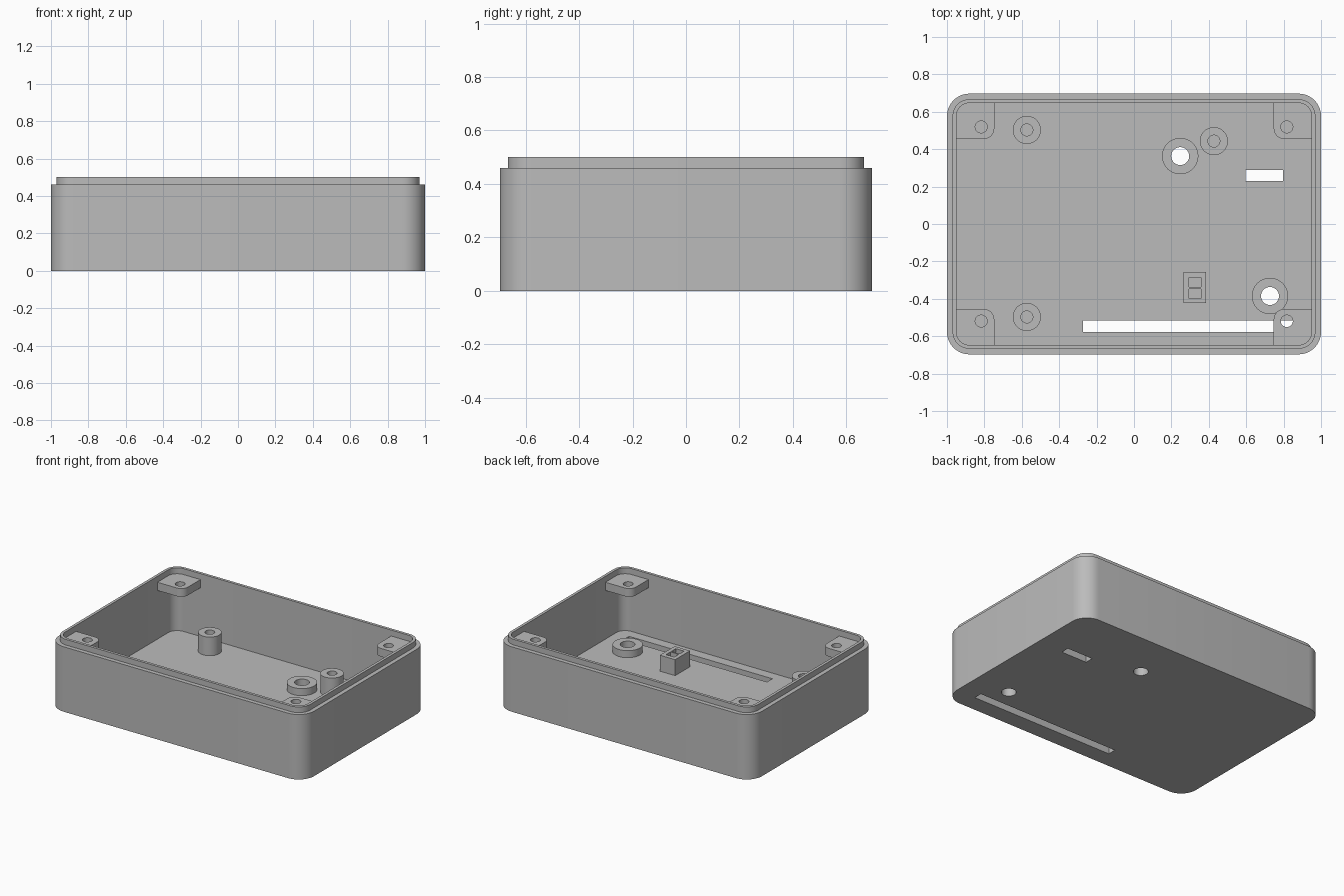
import bpy, bmesh, math

cube = bpy.data.objects.get("Cube")
if cube:
    bpy.data.objects.remove(cube, do_unlink=True)

HALF_X, HALF_Y = 1.0, 0.697
FLOOR, SHOULDER, RIM = 0.055, 0.46, 0.50
WALL, LIP = 0.05, 0.03

grey = bpy.data.materials.new("plain grey plastic")
grey.use_nodes = True
grey.diffuse_color = (0.5, 0.5, 0.5, 1)
grey.node_tree.nodes["Principled BSDF"].inputs["Base Color"].default_value = (0.5, 0.5, 0.5, 1)


def rounded_rect(x0, x1, y0, y1, radii, steps=10):
    """Outline running counter-clockwise from the +x +y corner; a radius of 0 is a sharp corner."""
    points = []
    corners = [(x1, y1, -1, -1), (x0, y1, 1, -1), (x0, y0, 1, 1), (x1, y0, -1, 1)]
    for i, ((cx, cy, sx, sy), r) in enumerate(zip(corners, radii)):
        if r == 0:
            points.append((cx, cy))
            continue
        for k in range(steps + 1):
            a = math.pi / 2 * (i + k / steps)
            points.append((cx + sx * r + r * math.cos(a), cy + sy * r + r * math.sin(a)))
    return points


def rect(x0, x1, y0, y1):
    return rounded_rect(x0, x1, y0, y1, [0] * 4)


def circle(x, y, r, n=48):
    return [(x + r * math.cos(2 * math.pi * k / n), y + r * math.sin(2 * math.pi * k / n))
            for k in range(n)]


def loft(name, sections):
    """Skin matching outlines given as (outline, z) and cap both ends."""
    bm = bmesh.new()
    rings = [[bm.verts.new((x, y, z)) for x, y in outline] for outline, z in sections]
    for low, high in zip(rings, rings[1:]):
        for i in range(len(low)):
            j = (i + 1) % len(low)
            bm.faces.new((low[i], low[j], high[j], high[i]))
    bm.faces.new(rings[0][::-1])
    bm.faces.new(rings[-1])
    bmesh.ops.recalc_face_normals(bm, faces=bm.faces)
    mesh = bpy.data.meshes.new(name)
    bm.to_mesh(mesh)
    bm.free()
    mesh.materials.append(grey)
    obj = bpy.data.objects.new(name, mesh)
    bpy.context.collection.objects.link(obj)
    return obj


def select(obj):
    bpy.ops.object.select_all(action='DESELECT')
    obj.select_set(True)
    bpy.context.view_layer.objects.active = obj


def finish(obj, holes, z0, z1):
    """Cut the hole outlines between z0 and z1, then smooth the round sides."""
    for outline in holes:
        cutter = loft("cutter", [(outline, z0), (outline, z1)])
        cutter.hide_render = True
        mod = obj.modifiers.new("hole", 'BOOLEAN')
        mod.operation, mod.solver, mod.object = 'DIFFERENCE', 'EXACT', cutter
        select(obj)
        bpy.ops.object.modifier_apply(modifier=mod.name)
        bpy.data.objects.remove(cutter, do_unlink=True)
    select(obj)
    bpy.ops.object.shade_smooth_by_angle(angle=math.radians(30))


def shell_ring(inset):
    x, y = HALF_X - inset, HALF_Y - inset
    return rounded_rect(-x, x, -y, y, [0.12 - inset] * 4)


# Tray: outer wall, stepped lip, inner wall and floor in one skin
shell = loft("case_shell", [(shell_ring(i), z) for i, z in (
    (0, 0), (0, SHOULDER), (LIP, SHOULDER), (LIP, RIM), (WALL, RIM), (WALL, FLOOR))])

# Floor openings: two round holes, a short slot and a long slot
collars = [(0.247, 0.363), (0.727, -0.385)]
openings = [circle(x, y, 0.048) for x, y in collars]
openings += [rect(0.595, 0.797, 0.23, 0.29), rect(-0.273, 0.85, -0.577, -0.517)]
finish(shell, openings, -0.1, 0.2)

# Low collars around the round holes
for i, (x, y) in enumerate(collars):
    outline = circle(x, y, 0.097)
    collar = loft(f"hole_collar_{i + 1}", [(outline, FLOOR), (outline, 0.105)])
    finish(collar, [circle(x, y, 0.048)], 0, 0.3)

# Standoff posts with screw holes
for i, (x, y) in enumerate([(-0.573, 0.503), (-0.573, -0.497), (0.427, 0.443)]):
    outline = circle(x, y, 0.075)
    post = loft(f"standoff_post_{i + 1}", [(outline, FLOOR), (outline, 0.187)])
    finish(post, [circle(x, y, 0.032)], 0, 0.3)

# Small block with two square pockets
outline = rect(0.265, 0.385, -0.423, -0.257)
block = loft("socket_block", [(outline, FLOOR), (outline, 0.168)])
finish(block, [rect(0.293, 0.358, y, y + 0.05) for y in (-0.337, -0.397)], 0, 0.3)

# Lid screw lugs, one in each corner
for sx, side in ((1, "left"), (-1, "right")):
    for sy, end in ((1, "back"), (-1, "front")):
        outline = [(sx * x, sy * y) for x, y in rounded_rect(
            0.747, 0.96, 0.455, HALF_Y - 0.04, [0.08, 0, 0.055, 0])]
        lug = loft(f"{end}_{side}_screw_lug", [(outline, 0.40), (outline, 0.458)])
        finish(lug, [circle(sx * 0.817, sy * 0.519, 0.032)], 0.3, 0.55)
